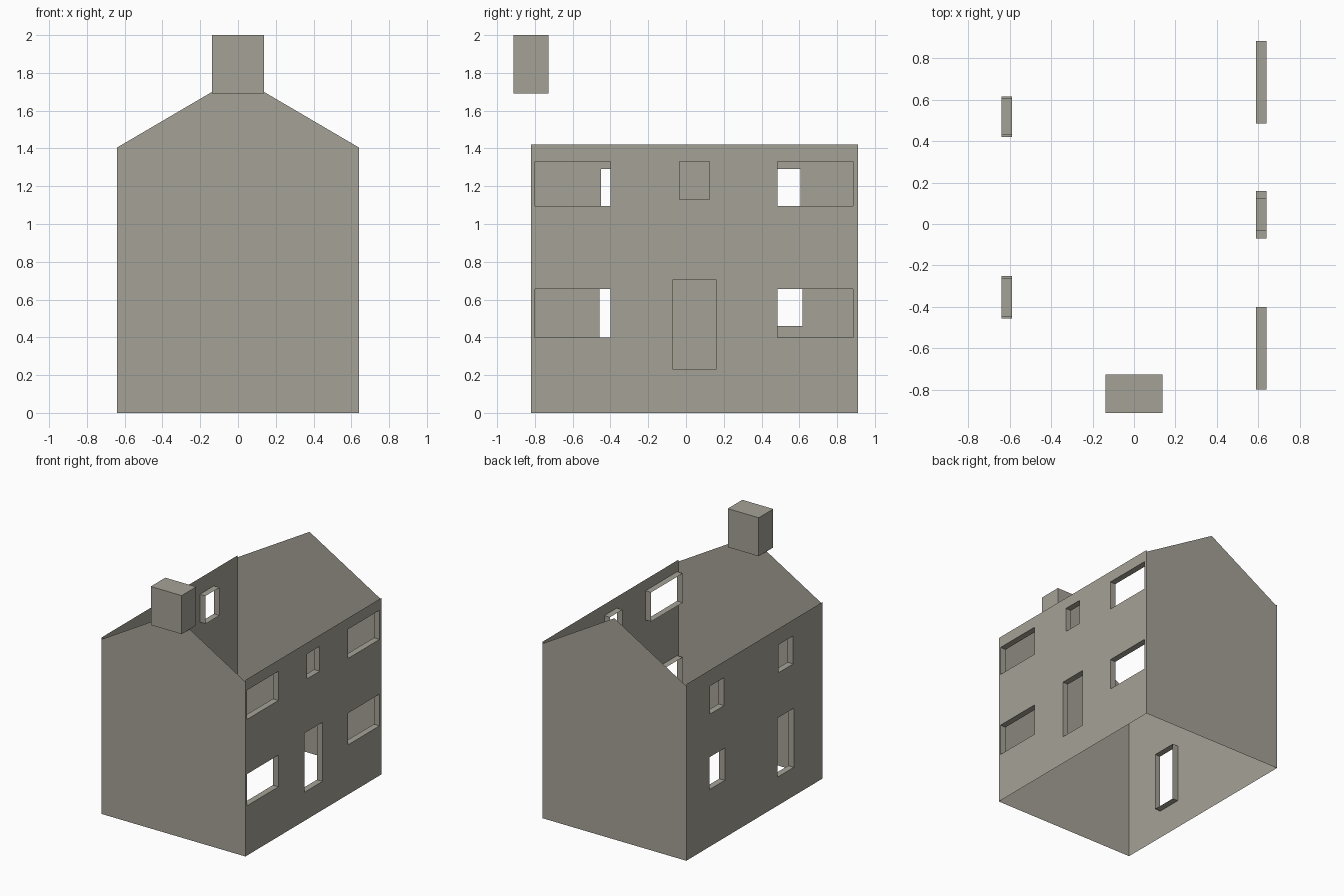
import bpy
import bmesh

cube = bpy.data.objects.get("Cube")
if cube:
    bpy.data.objects.remove(cube, do_unlink=True)

HALF_W = 0.64                  # half the width across x
FRONT, BACK = -0.82, 0.91      # gable planes
EAVES, APEX, WALL_TOP = 1.405, 1.78, 1.42
REVEAL = 0.05                  # depth of the opening linings

stone = bpy.data.materials.new("warm grey stone")
stone.use_nodes = True
colour = (0.376, 0.361, 0.305, 1)
stone.diffuse_color = colour
stone.node_tree.nodes["Principled BSDF"].inputs["Base Color"].default_value = colour


def finish(bm, name):
    mesh = bpy.data.meshes.new(name)
    bm.to_mesh(mesh)
    bm.free()
    mesh.materials.append(stone)
    obj = bpy.data.objects.new(name, mesh)
    bpy.context.collection.objects.link(obj)
    return obj


def side_wall(name, side, openings):
    """Sheet wall with rectangular openings (y0, y1, z0, z1), lined inward."""
    bm = bmesh.new()
    ys = sorted({FRONT, BACK, *(v for o in openings for v in o[:2])})
    zs = sorted({0, WALL_TOP, *(v for o in openings for v in o[2:])})
    grid = {(y, z): bm.verts.new((side * HALF_W, y, z)) for y in ys for z in zs}
    for y0, y1 in zip(ys, ys[1:]):
        for z0, z1 in zip(zs, zs[1:]):
            cy, cz = (y0 + y1) / 2, (z0 + z1) / 2
            if any(a < cy < b and c < cz < d for a, b, c, d in openings):
                continue
            corners = [grid[y0, z0], grid[y1, z0], grid[y1, z1], grid[y0, z1]]
            bm.faces.new(corners[::side])

    # Line each opening by extruding its rim towards the inside
    def on_outline(e):
        a, b = (v.co for v in e.verts)
        return any(abs(a[i] - lim) < 1e-4 and abs(b[i] - lim) < 1e-4
                   for i, lim in ((1, FRONT), (1, BACK), (2, 0), (2, WALL_TOP)))

    rims = [e for e in bm.edges if e.is_boundary and not on_outline(e)]
    out = bmesh.ops.extrude_edge_only(bm, edges=rims)
    moved = [g for g in out["geom"] if isinstance(g, bmesh.types.BMVert)]
    bmesh.ops.translate(bm, verts=moved, vec=(-side * REVEAL, 0, 0))
    return finish(bm, name)


def gable(name, y, facing):
    """Flat end wall rising to a point."""
    bm = bmesh.new()
    outline = [(-HALF_W, 0), (HALF_W, 0), (HALF_W, EAVES), (0, APEX), (-HALF_W, EAVES)]
    verts = [bm.verts.new((x, y, z)) for x, z in outline]
    bm.faces.new(verts[::facing])
    return finish(bm, name)


# Left wall: wide windows either side of a doorway and a small window
wide = [(y, y + 0.4, z0, z1) for y in (-0.8, 0.485)
        for z0, z1 in ((0.4, 0.655), (1.095, 1.33))]
side_wall("left_wall", 1, wide + [(-0.07, 0.16, 0.23, 0.705), (-0.035, 0.125, 1.13, 1.33)])

# Right wall: doorway, lower window and two upper windows
side_wall("right_wall", -1, [
    (-0.457, -0.25, 0.23, 0.705),
    (0.42, 0.617, 0.46, 0.72),
    (-0.449, -0.26, 1.065, 1.29),
    (0.43, 0.607, 1.065, 1.29),
])

# End walls
gable("front_gable", FRONT, 1)
gable("back_gable", BACK, -1)

# Chimney straddling the front gable
bm = bmesh.new()
bmesh.ops.create_cube(bm, size=1)
bmesh.ops.scale(bm, verts=bm.verts, vec=(0.275, 0.185, 0.31))
bmesh.ops.translate(bm, verts=bm.verts, vec=(0, -0.82, 1.845))
finish(bm, "chimney")
